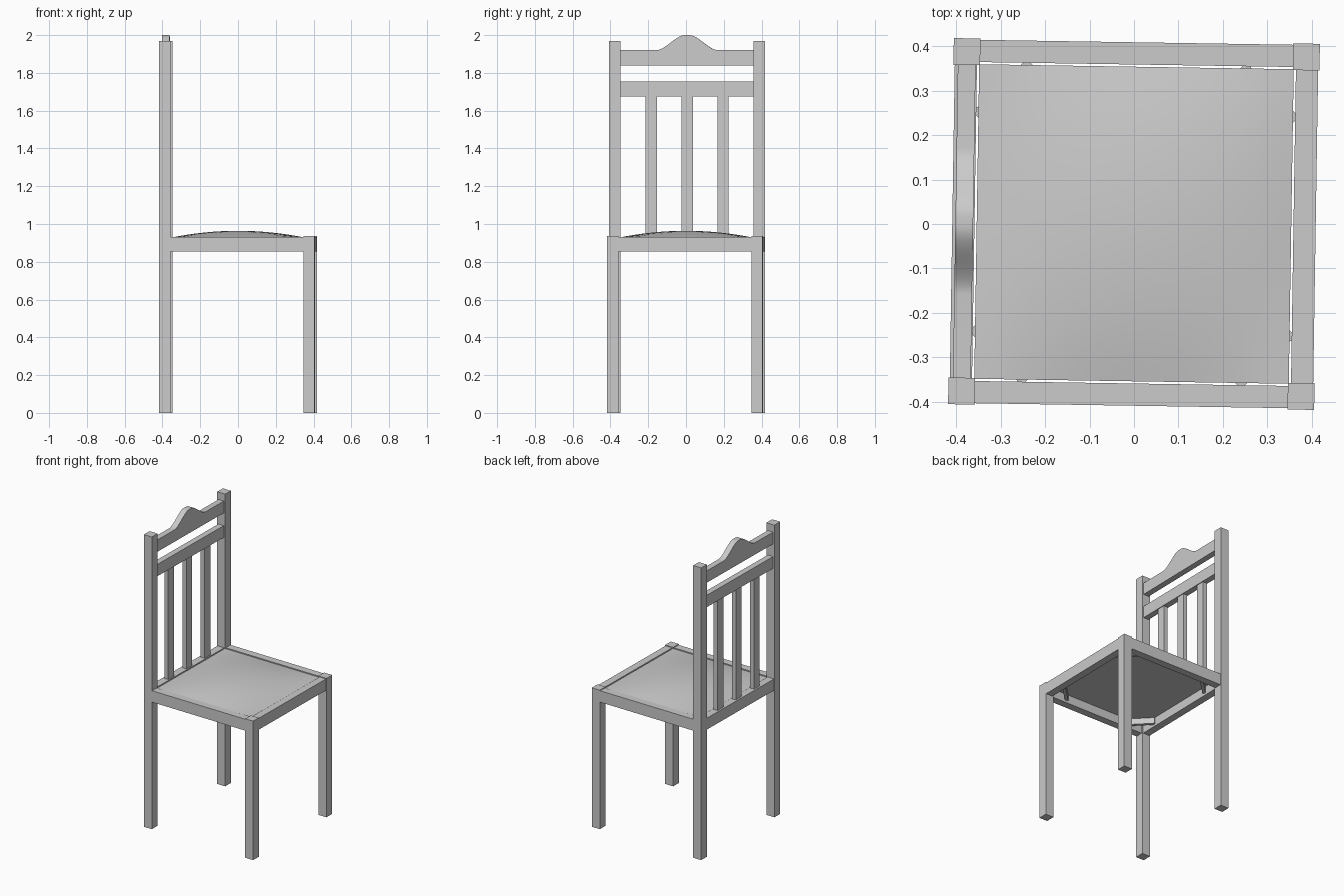
import bpy, bmesh, math
from mathutils import Matrix, Vector

if "Cube" in bpy.data.objects:
    bpy.data.objects.remove(bpy.data.objects["Cube"], do_unlink=True)

grey = bpy.data.materials.new("plain_grey")
grey.use_nodes = True
colour = (0.6, 0.6, 0.6, 1)
grey.diffuse_color = colour
grey.node_tree.nodes["Principled BSDF"].inputs["Base Color"].default_value = colour

TURN = Matrix.Rotation(math.radians(-0.9), 4, "Z")   # the whole chair is turned slightly
POST = 0.382
RAIL_BOTTOM, RAIL_TOP = 0.855, 0.932


def add_object(name, bm):
    bmesh.ops.recalc_face_normals(bm, faces=bm.faces)
    bm.transform(TURN)
    mesh = bpy.data.meshes.new(name)
    bm.to_mesh(mesh)
    bm.free()
    mesh.materials.append(grey)
    obj = bpy.data.objects.new(name, mesh)
    bpy.context.collection.objects.link(obj)
    return obj


def box(name, x, y, bottom, top, width, depth, angle=0):
    bm = bmesh.new()
    bmesh.ops.create_cube(bm, size=1)
    bm.transform(Matrix.Translation((x, y, (bottom + top) / 2))
                 @ Matrix.Rotation(angle, 4, "Z")
                 @ Matrix.Diagonal((width, depth, top - bottom, 1)))
    return add_object(name, bm)


def smooth(obj):
    bpy.ops.object.select_all(action="DESELECT")
    obj.select_set(True)
    bpy.context.view_layer.objects.active = obj
    bpy.ops.object.shade_smooth_by_angle(angle=math.radians(30))


# Legs, side rails and corner braces
for side, sy in (("left_hand", 1), ("right_hand", -1)):
    box("back_post_" + side, -POST, sy * POST, 0, 1.97, 0.06, 0.06)
    box("front_leg_" + side, POST, sy * POST, 0, 0.937, 0.06, 0.06)
    box("side_rail_" + side, 0, sy * 0.384, RAIL_BOTTOM, RAIL_TOP, 0.71, 0.05)
    for end, sx in (("front", 1), ("back", -1)):
        box("corner_brace_" + end + "_" + side, sx * 0.3, sy * 0.3,
            0.87, 0.91, 0.17, 0.02, -sx * sy * math.pi / 4)

# Front and back seat rails
for end, sx in (("front", 1), ("back", -1)):
    box(end + "_rail", sx * 0.384, 0, RAIL_BOTTOM, RAIL_TOP, 0.05, 0.71)

# Backrest bar and slats
box("back_crossbar", -POST, 0, 1.675, 1.755, 0.04, 0.71)
for i, y in enumerate((-0.19, 0, 0.19)):
    box("back_slat_%d" % (i + 1), -POST, y, 0.92, 1.68, 0.03, 0.06)

# Crest rail with a rounded hump
bm = bmesh.new()
ys = [-0.355] + [0.165 * (i / 16 - 1) for i in range(33)] + [0.355]
points = [(-0.355, 1.84)]
for y in ys:
    t = min(1, max(0, (0.165 - abs(y)) / 0.155))
    points.append((y, 1.92 + 0.08 * t * t * (3 - 2 * t)))
points.append((0.355, 1.84))
face = bm.faces.new([bm.verts.new((-0.402, y, z)) for y, z in points])
extruded = bmesh.ops.extrude_face_region(bm, geom=[face])["geom"]
bmesh.ops.translate(bm, vec=Vector((0.04, 0, 0)),
                    verts=[v for v in extruded if isinstance(v, bmesh.types.BMVert)])
smooth(add_object("crest_rail", bm))

# Domed seat panel with a flat underside
HALF = 0.354
bm = bmesh.new()
bmesh.ops.create_grid(bm, x_segments=16, y_segments=16, size=HALF)
top = bm.faces[:]
under = bmesh.ops.extrude_face_region(bm, geom=top)["geom"]
lower = {v for v in under if isinstance(v, bmesh.types.BMVert)}
for v in bm.verts:
    if v in lower:
        v.co.z = 0.91
    else:
        u, w = v.co.x / HALF, v.co.y / HALF
        v.co.z = 0.928 + 0.036 * (1 - u * u) * (1 - w * w)
smooth(add_object("seat_panel", bm))
